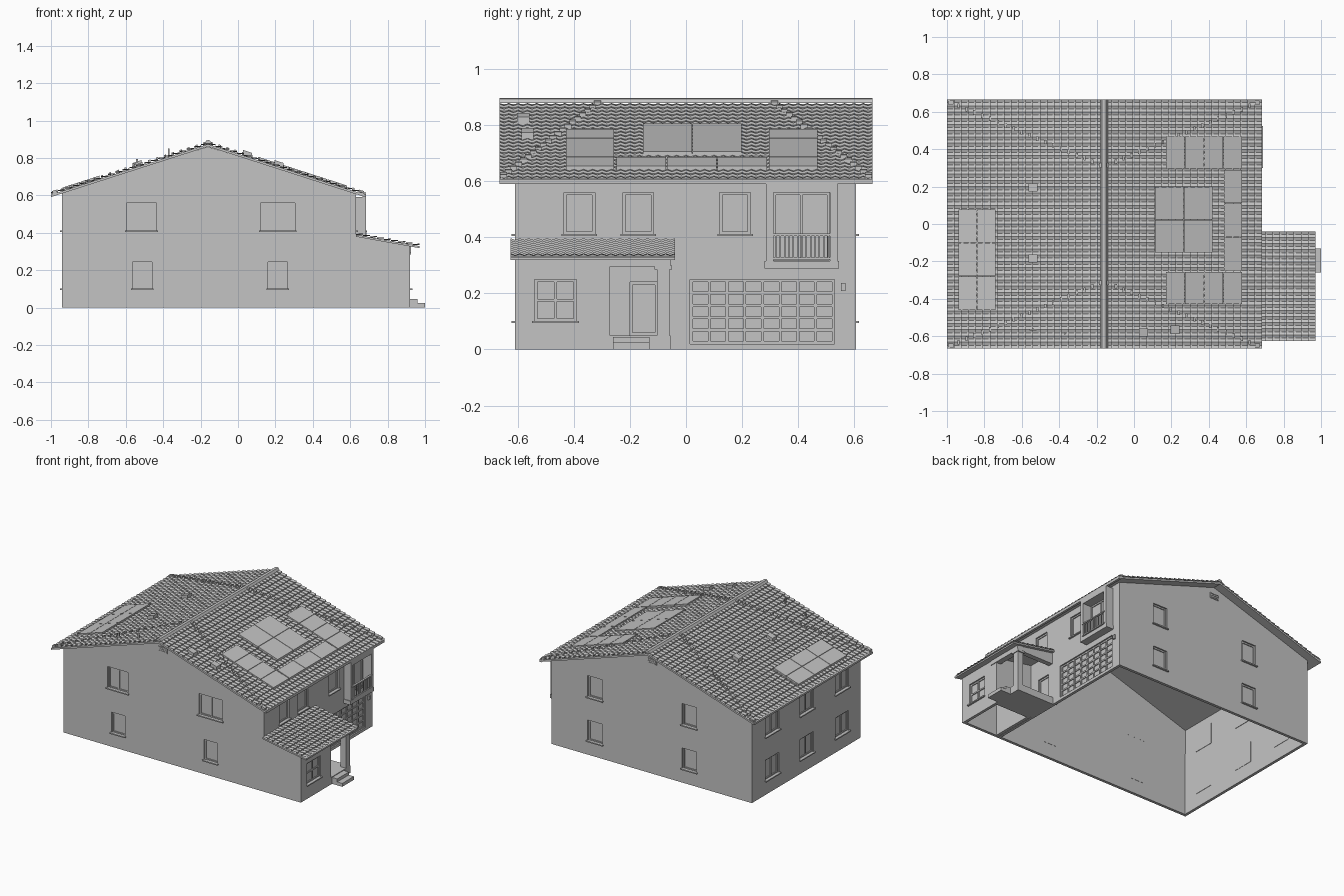
import bpy
import bmesh
import math

default_cube = bpy.data.objects.get("Cube")
if default_cube:
    bpy.data.objects.remove(default_cube, do_unlink=True)

plaster = bpy.data.materials.new("plain_grey")
plaster.use_nodes = True
plaster.diffuse_color = (0.55, 0.55, 0.55, 1)
plaster.node_tree.nodes["Principled BSDF"].inputs["Base Color"].default_value = (0.55, 0.55, 0.55, 1)


def make_object(name, verts, faces, recalc=True):
    mesh = bpy.data.meshes.new(name)
    mesh.from_pydata(verts, [], faces)
    if recalc:
        bm = bmesh.new()
        bm.from_mesh(mesh)
        bmesh.ops.recalc_face_normals(bm, faces=bm.faces)
        bm.to_mesh(mesh)
        bm.free()
    mesh.materials.append(plaster)
    obj = bpy.data.objects.new(name, mesh)
    bpy.context.collection.objects.link(obj)
    return obj


def prism(name, profile, y0, y1):
    """Extrude an x-z outline along y."""
    n = len(profile)
    verts = [(x, y, z) for y in (y0, y1) for x, z in profile]
    faces = [tuple(range(n)), tuple(range(n, 2 * n))]
    faces += [(i, (i + 1) % n, n + (i + 1) % n, n + i) for i in range(n)]
    return make_object(name, verts, faces)


def box(name, x0, x1, y0, y1, z0, z1):
    x0, x1 = sorted((x0, x1))
    return prism(name, [(x0, z0), (x1, z0), (x1, z1), (x0, z1)], *sorted((y0, y1)))


def wall_shell(name, tops, y0, y1, thickness):
    """Hollow walls, open below and above; tops lists the (x, z) wall head."""
    n = len(tops)
    xa, xb = tops[0][0], tops[-1][0]
    verts = []
    for y in (y0, y1):
        verts += [(xa, y, 0), (xb, y, 0)] + [(x, y, z) for x, z in reversed(tops)]
    m = n + 2
    front = tuple(range(m))
    back = tuple(reversed(range(m, 2 * m)))
    sides = [(1, m + 1, m + 2, 2), (m, 0, m - 1, 2 * m - 1)]
    obj = make_object(name, verts, [front, back] + sides, recalc=False)
    shell = obj.modifiers.new("thickness", "SOLIDIFY")
    shell.thickness = thickness
    shell.offset = -1
    shell.use_even_offset = True
    return obj


def cut(target, cutters):
    bpy.context.view_layer.objects.active = target
    for cutter in cutters:
        cutter.hide_render = True
        mod = target.modifiers.new("opening", "BOOLEAN")
        mod.operation = "DIFFERENCE"
        mod.solver = "EXACT"
        mod.object = cutter
    for mod in list(target.modifiers):
        bpy.ops.object.modifier_apply(modifier=mod.name)
    for cutter in cutters:
        bpy.data.objects.remove(cutter, do_unlink=True)


# Each side maps (distance along wall, distance outward) to x, y
SIDES = {
    "front": lambda a, o: (a, -0.61 - o),
    "rear": lambda a, o: (a, 0.605 + o),
    "left": lambda a, o: (0.63 + o, a),
    "right": lambda a, o: (-0.94 - o, a),
    "annex": lambda a, o: (0.92 + o, a),
}


def wall_box(name, side, a0, a1, o0, o1, z0, z1):
    xa, ya = SIDES[side](a0, o0)
    xb, yb = SIDES[side](a1, o1)
    return box(name, xa, xb, ya, yb, z0, z1)


def opening(name, side, a0, a1, z0, z1, columns=1, rows=1, sill=True):
    """Recessed pane with frame and bars; returns the wall cutter."""
    wall_box(name + "_pane", side, a0, a1, -0.022, -0.016, z0, z1)
    bar = 0.005
    for i in range(columns + 1):
        a = a0 + bar + (a1 - a0 - 2 * bar) * i / columns
        wall_box(name + "_upright", side, a - bar, a + bar, -0.018, -0.009, z0, z1)
    for i in range(rows + 1):
        z = z0 + bar + (z1 - z0 - 2 * bar) * i / rows
        wall_box(name + "_crossbar", side, a0, a1, -0.018, -0.01, z - bar, z + bar)
    if sill:
        wall_box(name + "_sill", side, a0 - 0.008, a1 + 0.008, -0.016, 0.012, z0 - 0.006, z0 + 0.002)
    return wall_box(name + "_cutter", side, a0, a1, -0.05, 0.05, z0, z1)


# Main house walls and windows
house = wall_shell("house_walls", [(-0.94, 0.617), (-0.16, 0.86), (0.63, 0.612)], -0.61, 0.605, 0.02)
UPPER, LOWER = (0.41, 0.56), (0.10, 0.245)
holes = []
for a0, a1 in ((-0.595, -0.435), (0.12, 0.305)):
    holes.append(opening("front_upper_window", "front", a0, a1, *UPPER, columns=2))
for a0, a1 in ((-0.565, -0.46), (0.16, 0.265)):
    holes.append(opening("front_lower_window", "front", a0, a1, *LOWER))
for centre in (-0.45, 0.29):
    for level in (UPPER, LOWER):
        holes.append(opening("rear_window", "rear", centre - 0.057, centre + 0.057, *level))
for centre in (-0.405, -0.01, 0.375):
    for level in (UPPER, LOWER):
        holes.append(opening("right_window", "right", centre - 0.075, centre + 0.075, *level, columns=2))
for a0 in (-0.435, -0.225, 0.12):
    holes.append(opening("left_window", "left", a0, a0 + 0.11, *UPPER))
holes.append(opening("balcony_door", "left", 0.31, 0.512, 0.318, 0.56, columns=2, sill=False))
holes.append(opening("garage_door", "left", 0.015, 0.53, 0.02, 0.25, columns=8, rows=5, sill=False))
holes.append(opening("entrance_door", "left", -0.2, -0.1, 0.05, 0.24, sill=False))
cut(house, holes)

# Gable vents and wall lamp
for side in ("front", "rear"):
    wall_box("gable_vent", side, -0.195, -0.125, -0.01, 0.004, 0.775, 0.815)
    for i in range(3):
        z = 0.782 + i * 0.012
        wall_box("vent_slat", side, -0.19, -0.13, 0, 0.007, z, z + 0.005)
wall_box("wall_lamp", "left", 0.552, 0.568, 0, 0.012, 0.208, 0.236)

# Balcony box and railing
box("balcony_floor", 0.62, 0.685, 0.28, 0.545, 0.288, 0.316)
box("balcony_head", 0.62, 0.685, 0.285, 0.54, 0.56, 0.592)
for y in (0.285, 0.514):
    box("balcony_cheek", 0.62, 0.685, y, y + 0.026, 0.3, 0.58)
for z in (0.32, 0.405):
    box("balcony_rail", 0.676, 0.69, 0.3, 0.525, z, z + 0.008)
for i in range(13):
    y = 0.318 + i * 0.0155
    box("baluster", 0.68, 0.686, y, y + 0.005, 0.322, 0.41)

# Annex with its window
annex = wall_shell("annex_walls", [(0.632, 0.385), (0.92, 0.332)], -0.61, -0.27, 0.02)
cut(annex, [opening("annex_window", "annex", -0.54, -0.39, 0.1, 0.25, columns=2, rows=2)])

# Entrance porch
box("porch_floor", 0.63, 0.92, -0.27, -0.055, 0, 0.05)
box("porch_column", 0.875, 0.92, -0.103, -0.058, 0.05, 0.3)
box("column_capital", 0.868, 0.925, -0.112, -0.05, 0.285, 0.3)
box("porch_beam", 0.885, 0.925, -0.32, -0.055, 0.295, 0.333)
prism("porch_side_beam", [(0.63, 0.3), (0.9, 0.3), (0.9, 0.333), (0.63, 0.385)], -0.095, -0.06)
box("upper_step", 0.92, 0.96, -0.26, -0.13, 0, 0.045)
box("lower_step", 0.92, 1.0, -0.26, -0.13, 0, 0.024)


def tiled_slope(name, top, eave, y0, y1, courses, waves):
    """Overlapping courses of wavy tiles."""
    (xt, zt), (xe, ze) = top, eave
    cols = waves * 4
    verts, faces = [], []
    for course in range(courses):
        for end in (0, 1):
            t = (course + end) / courses
            for j in range(cols + 1):
                wave = 0.003 * math.cos(j * math.pi / 2)
                lift = end * 0.009 - 0.012 + wave
                verts.append((xt + (xe - xt) * t, y0 + (y1 - y0) * j / cols, zt + (ze - zt) * t + lift))
    width = cols + 1
    for row in range(2 * courses - 1):
        for j in range(cols):
            k = row * width + j
            quad = (k, k + width, k + width + 1, k + 1)
            faces.append(quad if xe > xt else quad[::-1])
    return make_object(name, verts, faces, recalc=False)


# Roofs
RIDGE, EAVE_L, EAVE_R = (-0.16, 0.887), (0.685, 0.615), (-1.0, 0.617)
Y0, Y1 = -0.665, 0.665
for name, eave in (("left_roof_tiles", EAVE_L), ("right_roof_tiles", EAVE_R)):
    tiled_slope(name, RIDGE, eave, Y0, Y1, 22, 40)


def drop(point, amount):
    return point[0], point[1] - amount


chevron = [EAVE_R, RIDGE, EAVE_L]
prism("roof_deck", [drop(p, 0.013) for p in chevron] + [drop(p, 0.026) for p in reversed(chevron)], Y0, Y1)
prism("ridge_cap", [(-0.18, 0.878), (-0.17, 0.893), (-0.16, 0.896), (-0.15, 0.893), (-0.14, 0.878)], Y0, Y1)
box("left_gutter", 0.665, 0.685, Y0, Y1, 0.592, 0.608)
PORCH_TOP, PORCH_EAVE = (0.63, 0.403), (0.97, 0.342)
tiled_slope("porch_roof_tiles", PORCH_TOP, PORCH_EAVE, -0.625, -0.04, 9, 18)
prism("porch_roof_deck", [drop(PORCH_TOP, 0.013), drop(PORCH_EAVE, 0.013),
                          drop(PORCH_EAVE, 0.024), drop(PORCH_TOP, 0.024)], -0.625, -0.04)


def roof_z(x):
    eave = EAVE_L if x > RIDGE[0] else EAVE_R
    return RIDGE[1] + (eave[1] - RIDGE[1]) * (x - RIDGE[0]) / (eave[0] - RIDGE[0])


def on_roof(name, x0, x1, y0, y1, rise):
    prism(name, [(x0, roof_z(x0) - 0.014), (x1, roof_z(x1) - 0.014),
                 (x1, roof_z(x1) + rise), (x0, roof_z(x0) + rise)], y0, y1)


def panel_field(x0, x1, y0, y1, nx, ny):
    gap = 0.0015
    dx, dy = (x1 - x0) / nx, (y1 - y0) / ny
    for i in range(nx):
        for j in range(ny):
            x, y = x0 + i * dx, y0 + j * dy
            on_roof("solar_panel", x + gap, x + dx - gap, y + gap, y + dy - gap, 0.005)


# Solar panels
panel_field(0.17, 0.58, 0.295, 0.47, 4, 1)
panel_field(0.17, 0.58, -0.43, -0.255, 4, 1)
panel_field(0.11, 0.42, -0.155, 0.2, 2, 2)
panel_field(0.48, 0.58, -0.25, 0.29, 1, 3)
panel_field(-0.94, -0.74, -0.46, 0.08, 2, 3)

# Roof hatches and vent pipes
for x, y in ((-0.54, 0.195), (-0.54, -0.185), (0.05, -0.58), (0.22, -0.565)):
    on_roof("roof_hatch", x - 0.024, x + 0.024, y - 0.022, y + 0.022, 0.016)
for x, y in ((-0.54, -0.565), (-0.37, -0.585)):
    z = roof_z(x)
    box("vent_pipe", x - 0.005, x + 0.005, y - 0.005, y + 0.005, z - 0.02, z + 0.03)
box("vent_pipe_cap", -0.56, -0.52, -0.569, -0.561, 0.765, 0.773)

# Diagonal rows of raised tiles with corner blocks
for mirror in (-1, 1):
    for eave_x, ridge_x in ((-0.98, -0.18), (0.66, -0.14)):
        for i in range(20):
            t = i / 19
            x, y = eave_x + (ridge_x - eave_x) * t, mirror * (0.65 - 0.335 * t)
            half = 0.014 if i == 0 else 0.006
            on_roof("raised_tile", x - half, x + half, y - 0.012, y + 0.012, 0.004)
